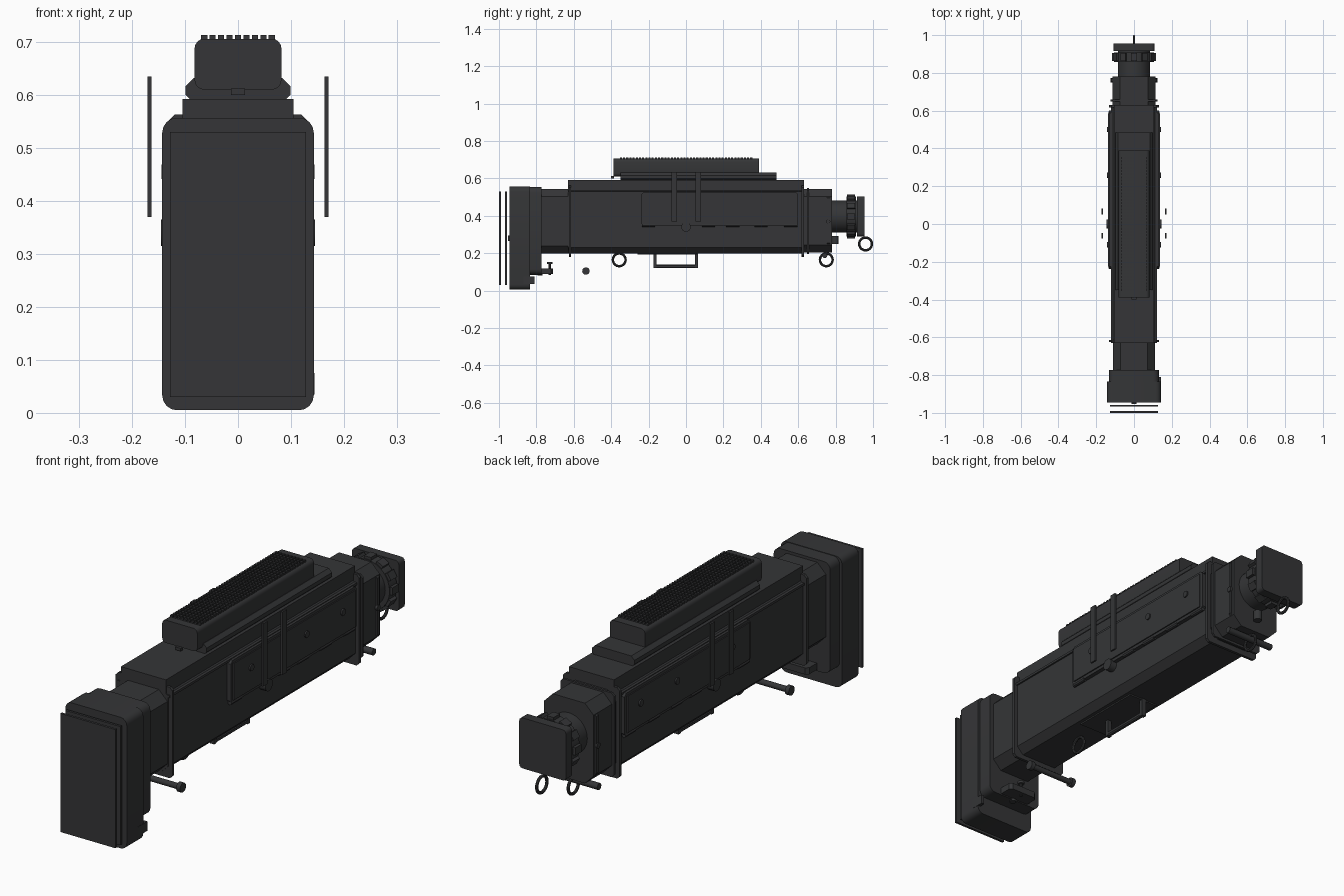
import bpy, bmesh
from math import pi, cos, sin
from mathutils import Matrix, Vector

if "Cube" in bpy.data.objects:
    bpy.data.objects.remove(bpy.data.objects["Cube"])

dark = bpy.data.materials.new("dark_metal")
dark.diffuse_color = (0.035, 0.036, 0.038, 1)
dark.use_nodes = True
dark.node_tree.nodes["Principled BSDF"].inputs["Base Color"].default_value = dark.diffuse_color


def finish(name, bm, smooth=False):
    me = bpy.data.meshes.new(name)
    bmesh.ops.recalc_face_normals(bm, faces=bm.faces)
    bm.to_mesh(me)
    bm.free()
    ob = bpy.data.objects.new(name, me)
    me.materials.append(dark)
    bpy.context.collection.objects.link(ob)
    if smooth:
        bpy.ops.object.select_all(action='DESELECT')
        ob.select_set(True)
        bpy.context.view_layer.objects.active = ob
        bpy.ops.object.shade_smooth_by_angle(angle=0.6)
    return ob


def add_box(bm, x, y, z):
    c = Vector(((x[0] + x[1]) / 2, (y[0] + y[1]) / 2, (z[0] + z[1]) / 2))
    m = Matrix.Translation(c) @ Matrix.Diagonal((x[1] - x[0], y[1] - y[0], z[1] - z[0], 1))
    return bmesh.ops.create_cube(bm, size=1, matrix=m)['verts']


def box(name, x, y, z, bevel=0, seg=1, axis=1):
    """Box from min/max ranges; bevel rounds the edges along one axis."""
    bm = bmesh.new()
    add_box(bm, x, y, z)
    if bevel:
        edges = [e for e in bm.edges
                 if abs((e.verts[0].co - e.verts[1].co).normalized()[axis]) > 0.9]
        bmesh.ops.bevel(bm, geom=edges, offset=bevel, segments=seg, profile=0.5, affect='EDGES')
    return finish(name, bm, seg > 1)


def cyl(name, p, q, r, sides=24):
    p, q = Vector(p), Vector(q)
    bm = bmesh.new()
    m = Matrix.Translation((p + q) / 2) @ (q - p).to_track_quat('Z', 'Y').to_matrix().to_4x4()
    bmesh.ops.create_cone(bm, cap_ends=True, segments=sides, radius1=r, radius2=r,
                          depth=(q - p).length, matrix=m)
    return finish(name, bm, sides > 8)


def ring(name, y, z, R=0.034, r=0.0065, n=28, k=8):
    """Lanyard ring standing in the y-z plane."""
    bm = bmesh.new()
    g = [[bm.verts.new((r * sin(2 * pi * j / k),
                        y + (R + r * cos(2 * pi * j / k)) * cos(2 * pi * i / n),
                        z + (R + r * cos(2 * pi * j / k)) * sin(2 * pi * i / n)))
          for j in range(k)] for i in range(n)]
    for i in range(n):
        for j in range(k):
            a, b = (i + 1) % n, (j + 1) % k
            bm.faces.new((g[i][j], g[a][j], g[a][b], g[i][b]))
    return finish(name, bm, True)


# Front window plates and hood
box("front_glass_outer", (-.128, .128), (-1, -.99), (.03, .53))
box("front_glass_inner", (-.128, .128), (-.967, -.957), (.03, .53))
box("front_hood", (-.143, .143), (-.945, -.835), (.005, .557), .028, 4)
box("hood_collar", (-.132, .132), (-.837, -.772), (.085, .555), .03, 4)
box("hood_catch", (-.012, .012), (-.952, -.94), (.265, .295))
box("hood_hinge", (.13, .144), (-.87, -.81), (.035, .075))

# Main housing
box("front_neck", (-.112, .112), (-.78, -.62), (.2, .543), .04)
box("main_housing", (-.115, .115), (-.63, .63), (.2, .555), .03)
box("housing_top", (-.105, .105), (-.63, .63), (.5, .592))
box("rear_housing", (-.115, .115), (.62, .78), (.205, .543), .04)
box("front_flange", (-.132, .132), (-.626, -.614), (.18, .563), .012)
box("rear_flange", (-.132, .132), (.618, .63), (.18, .563), .012)
box("rear_flange_thin", (-.125, .125), (.648, .658), (.195, .55), .012)
box("rear_end_band", (-.121, .121), (.755, .77), (.215, .535), .04)

# Stepped upper cover and mesh vent
box("upper_cover", (-.099, .099), (-.35, .485), (.585, .632), .015)
box("vent_box", (-.082, .082), (-.388, .39), (.61, .706), .018, 4)
box("vent_latch", (-.013, .013), (-.4, -.385), (.6, .612))
bm = bmesh.new()
for i in range(9):
    for j in range(42):
        x, y = -.064 + i * .016, -.348 + j * .017
        add_box(bm, (x - .006, x + .006), (y - .0055, y + .0055), (.704, .713))
finish("vent_mesh", bm)

# Side doors, floating straps, bolts and hinges, mirrored left and right
for s, side in ((1, "right"), (-1, "left")):
    def xr(a, b):
        return (a, b) if s > 0 else (-b, -a)
    box(side + "_door", xr(.11, .133), (-.238, .6), (.347, .527), .012, 1, 0)
    box(side + "_door_lip", xr(.132, .138), (-.225, .585), (.36, .515))
    box(side + "_door_rail", xr(.11, .122), (-.63, .63), (.52, .53))
    for k, y in enumerate((-.062, .066)):
        box(f"{side}_strap_{k}", xr(.163, .171), (y - .015, y + .015), (.37, .635))
    for k, y in enumerate((-.11, .258, .5)):
        cyl(f"{side}_door_bolt_{k}", (s * .13, y, .455), (s * .144, y, .455), .014, 12)
    for k, y in enumerate((-.2, .12, .25, .4, .56)):
        cyl(f"{side}_hinge_{k}", (s * .126, y - .035, .349), (s * .126, y + .035, .349), .009, 8)
    cyl(side + "_latch_knob", (s * .11, 0, .34), (s * .145, 0, .34), .025, 16)
    cyl(side + "_rear_screw", (s * .11, .76, .37), (s * .125, .76, .37), .012, 12)

# Eyepiece: tube, knurled focus ring and square end cap
EZ = .397
cyl("eyepiece_tube", (0, .77, EZ), (0, .92, EZ), .086, 32)
cyl("focus_ring", (0, .858, EZ), (0, .908, EZ), .106, 32)
bm = bmesh.new()
for i in range(12):
    v = add_box(bm, (-.016, .016), (.862, .904), (.1, .117))
    bmesh.ops.transform(bm, matrix=Matrix.Translation((0, 0, EZ)) @ Matrix.Rotation(i * pi / 6, 4, 'Y'),
                        verts=v)
finish("focus_ring_teeth", bm)
box("end_cap", (-.109, .109), (.915, .955), (.29, .503), .015, 3)

# Rings, pins and bits beneath
ring("rear_cap_ring", .96, .25)
ring("rear_body_ring", .75, .165)
ring("front_body_ring", -.357, .165)
cyl("rear_pin", (-.115, .742, .188), (.115, .742, .188), .014, 12)
cyl("front_pin", (-.115, -.535, .105), (.115, -.535, .105), .012, 16)
for s, side in ((1, "right"), (-1, "left")):
    cyl(f"front_pin_{side}_head", (s * .1, -.535, .105), (s * .118, -.535, .105), .02, 16)
cyl("rear_drain_plug", (0, .797, .25), (0, .797, .292), .018, 12)

# Carry handle on the base plate
box("base_plate", (-.07, .07), (-.26, .06), (.194, .205))
box("handle_grip", (-.01, .01), (-.172, .063), (.12, .14), .005, 1)
for k, y in enumerate((-.165, .056)):
    box(f"handle_post_{k}", (-.01, .01), (y - .008, y + .008), (.12, .2))

# Mounting foot behind the hood with its screw
box("mount_foot", (-.07, .07), (-.835, -.71), (.09, .118), .012, 1, 2)
cyl("foot_screw", (0, -.728, .085), (0, -.728, .15), .006, 10)
cyl("foot_screw_head", (0, -.728, .142), (0, -.728, .153), .014, 12)
cyl("foot_bolt", (0, -.78, .08), (0, -.78, .1), .014, 12)
